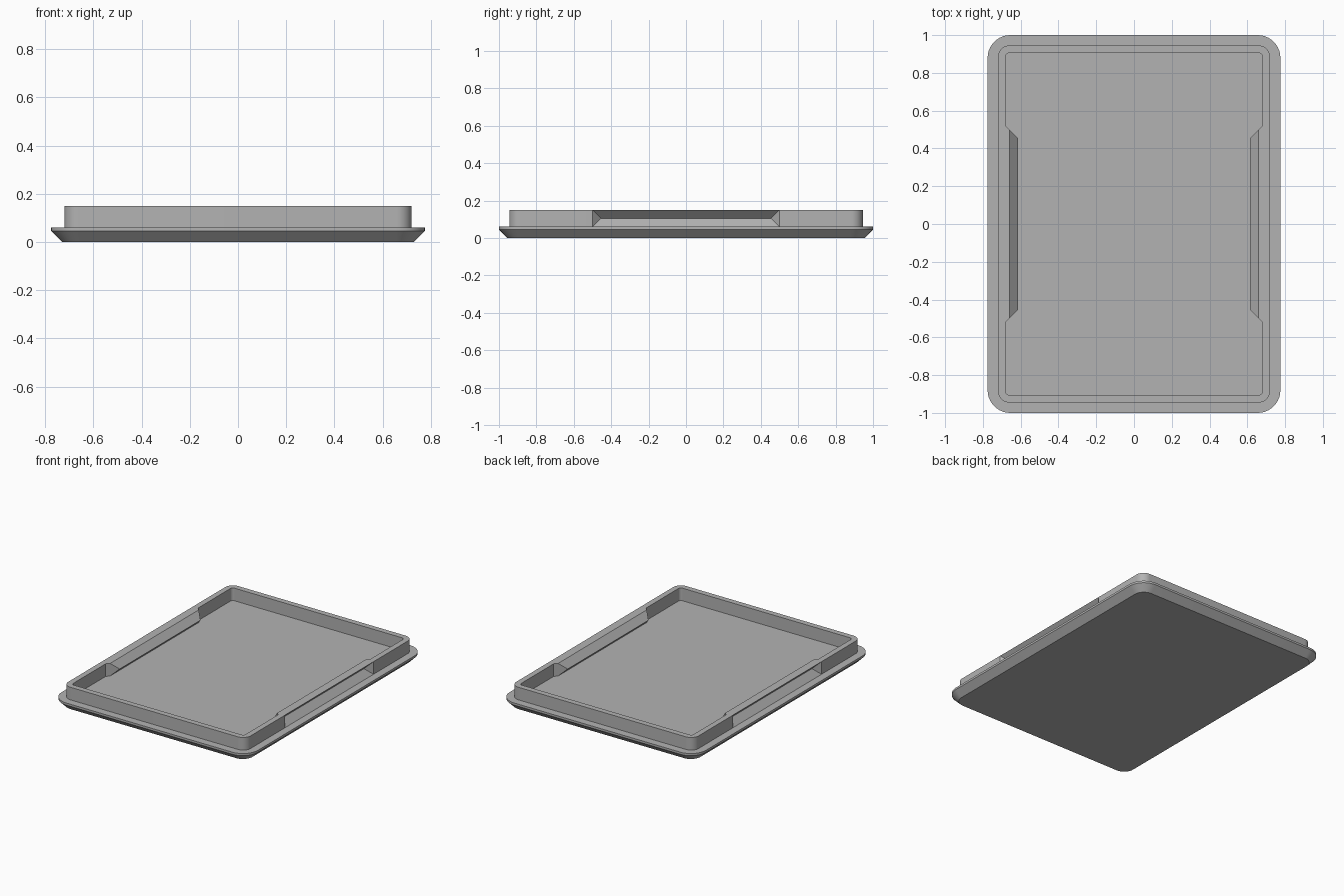
import bpy
import bmesh
from math import cos, sin, pi, radians

if "Cube" in bpy.data.objects:
    bpy.data.objects.remove(bpy.data.objects["Cube"])

grey = bpy.data.materials.new("plain grey")
grey.use_nodes = True
COLOR = (0.45, 0.45, 0.45, 1)
grey.diffuse_color = COLOR
grey.node_tree.nodes["Principled BSDF"].inputs["Base Color"].default_value = COLOR

SEGMENTS = 10
LIP, RIDGE, TOP = 0.06, 0.105, 0.15   # heights of ledge, groove centre, rim top


def outline(hx, hy, r, z, grip=None):
    """Rounded rectangle; grip lists the (x, y) points of the upper right side."""
    quarter = list(grip or [])
    for i in range(SEGMENTS + 1):
        a = pi / 2 * i / SEGMENTS
        quarter.append((hx - r + r * cos(a), hy - r + r * sin(a)))
    half = quarter + [(-x, y) for x, y in reversed(quarter)]
    return [(x, y, z) for x, y in half + [(-x, -y) for x, y in half]]


def loft(name, loops, capped):
    """Skin consecutive outlines into one smooth-edged object."""
    bm = bmesh.new()
    rings = [[bm.verts.new(p) for p in loop] for loop in loops]
    for low, high in zip(rings, rings[1:]):
        for i in range(len(low)):
            j = (i + 1) % len(low)
            bm.faces.new((low[i], low[j], high[j], high[i]))
    if capped:
        bm.faces.new(list(reversed(rings[0])))
        bm.faces.new(rings[-1])
    bmesh.ops.remove_doubles(bm, verts=bm.verts, dist=0.0001)
    bmesh.ops.recalc_face_normals(bm, faces=bm.faces)
    mesh = bpy.data.meshes.new(name)
    bm.to_mesh(mesh)
    bm.free()
    mesh.materials.append(grey)
    obj = bpy.data.objects.new(name, mesh)
    bpy.context.collection.objects.link(obj)
    bpy.ops.object.select_all(action="DESELECT")
    obj.select_set(True)
    bpy.context.view_layer.objects.active = obj
    bpy.ops.object.shade_smooth_by_angle(angle=radians(30))


# Base plate with a chamfered underside
loft("base_plate", [
    outline(0.73, 0.955, 0.075, 0),
    outline(0.775, 1.0, 0.12, 0.045),
    outline(0.775, 1.0, 0.12, LIP),
], capped=True)


# Raised rim whose long sides fold inward as V-shaped finger grips
def outer(z):
    tip = (0.675, 0.455) if z == RIDGE else (0.72, 0.5)
    return outline(0.72, 0.945, 0.06, z, [tip, (0.72, 0.5)])


def inner(z):
    tip = (0.615, 0.455) if z == RIDGE else (0.66, 0.5)
    return outline(0.68, 0.905, 0.02, z, [tip, (0.68, 0.52)])


loft("grip_rim", [outer(LIP), outer(RIDGE), outer(TOP),
                  inner(TOP), inner(RIDGE), inner(LIP), outer(LIP)], capped=False)
